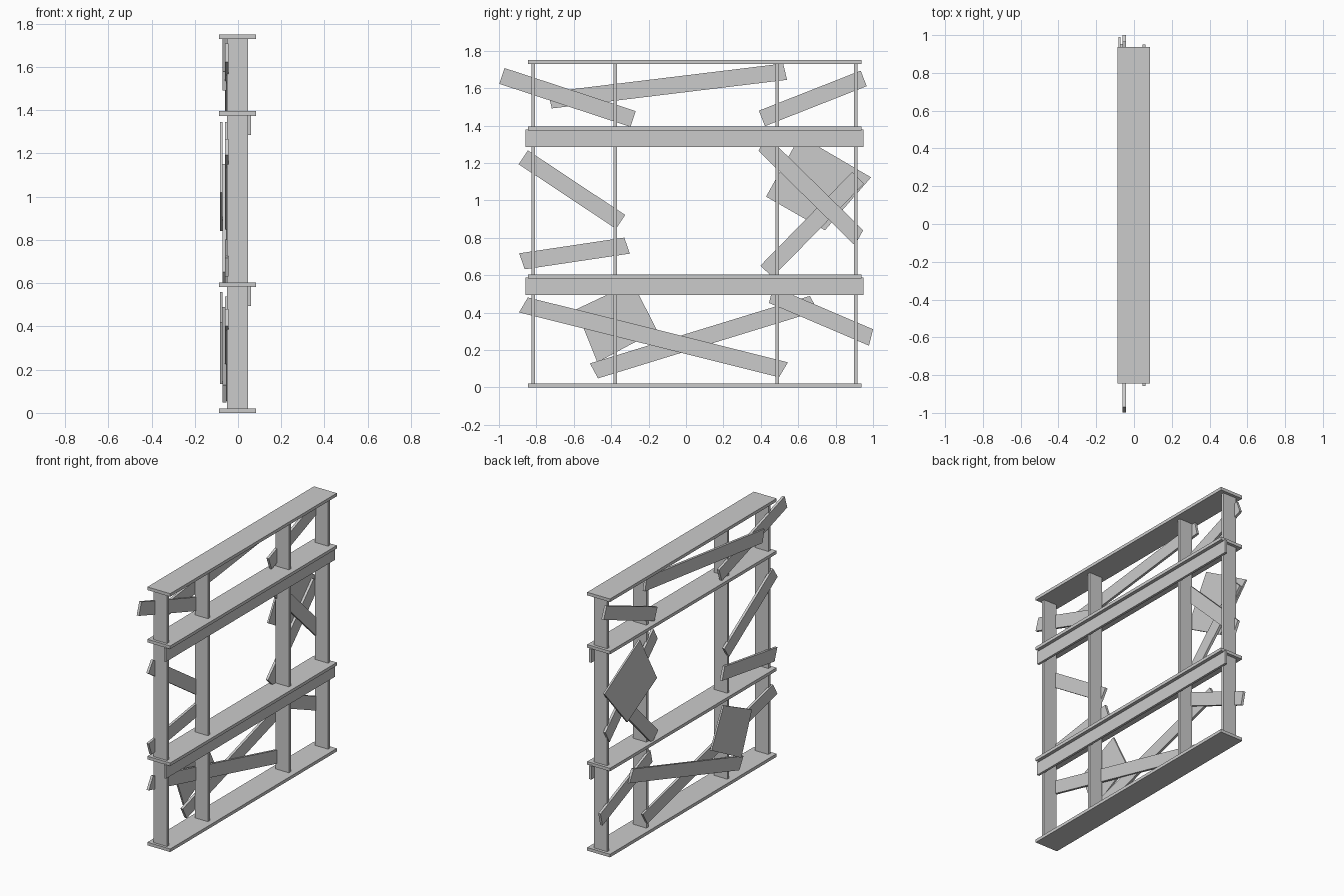
import bpy, bmesh
from mathutils import Vector

if "Cube" in bpy.data.objects:
    bpy.data.objects.remove(bpy.data.objects["Cube"])


def prism(name, outline, x0, x1):
    """Extrude a (y, z) outline from x0 to x1."""
    bm = bmesh.new()
    face = bm.faces.new([bm.verts.new((x0, y, z)) for y, z in outline])
    ext = bmesh.ops.extrude_face_region(bm, geom=[face])
    moved = [v for v in ext["geom"] if isinstance(v, bmesh.types.BMVert)]
    bmesh.ops.translate(bm, verts=moved, vec=(x1 - x0, 0, 0))
    bmesh.ops.recalc_face_normals(bm, faces=bm.faces)
    mesh = bpy.data.meshes.new(name)
    bm.to_mesh(mesh)
    bm.free()
    ob = bpy.data.objects.new(name, mesh)
    bpy.context.collection.objects.link(ob)
    return ob


def box(name, x, y, z):
    return prism(name, [(y[0], z[0]), (y[1], z[0]), (y[1], z[1]), (y[0], z[1])], *x)


def board(name, start, end, layer=0, skew=0.0, width=0.089):
    """Plank along a centre line in the back plane; skew slants its ends."""
    a, b = Vector(start), Vector(end)
    d = (b - a).normalized()
    off = Vector((-d.y, d.x)) * width / 2 + d * skew / 2
    x = -0.043 - 0.011 * layer
    return prism(name, [a - off, b - off, b + off, a + off], x - 0.017, x)


# Horizontal shelves
shelf_z = [0.0, 0.582, 1.374, 1.728]
for i, z in enumerate(shelf_z):
    box(f"shelf_{i}", (-0.087, 0.084), (-0.845, 0.937), (z, z + 0.021))

# Upright posts, running the full height
for i, y in enumerate([-0.817, -0.378, 0.488, 0.907]):
    box(f"post_{i}", (-0.052, 0.047), (y - 0.01, y + 0.01), (0.01, 1.74))

# Front rails under the two middle shelves
for i, z in enumerate([0.495, 1.286]):
    box(f"front_rail_{i}", (0.045, 0.061), (-0.858, 0.949), (z, z + 0.092))

# Scrap boards nailed across the back
boards = [
    ((-0.984, 1.665), (-0.283, 1.435), 0, 0),
    ((-0.728, 1.535), (0.530, 1.688), 1, -0.01),
    ((0.406, 1.438), (0.950, 1.652), 0, 0),
    ((-0.870, 1.230), (-0.350, 0.885), 0, 0),
    ((-0.877, 0.674), (-0.315, 0.758), 0, -0.017),
    ((0.410, 1.305), (0.925, 0.800), 0, -0.025),
    ((0.430, 0.620), (0.920, 1.120), 1, 0),
    ((-0.869, 0.441), (0.521, 0.094), 0, 0.027),
    ((-0.492, 0.088), (0.684, 0.449), 1, -0.018),
    ((0.455, 0.495), (0.989, 0.267), 0, -0.014),
]
for i, (start, end, layer, skew) in enumerate(boards):
    board(f"back_board_{i}", start, end, layer, skew)

# Wide patch panels over the boards
prism("patch_panel_upper", [(0.428, 1.02), (0.743, 0.84), (0.989, 1.123), (0.61, 1.345)],
      -0.083, -0.071)
prism("patch_panel_lower", [(-0.588, 0.417), (-0.474, 0.134), (-0.155, 0.305), (-0.285, 0.56)],
      -0.083, -0.071)
